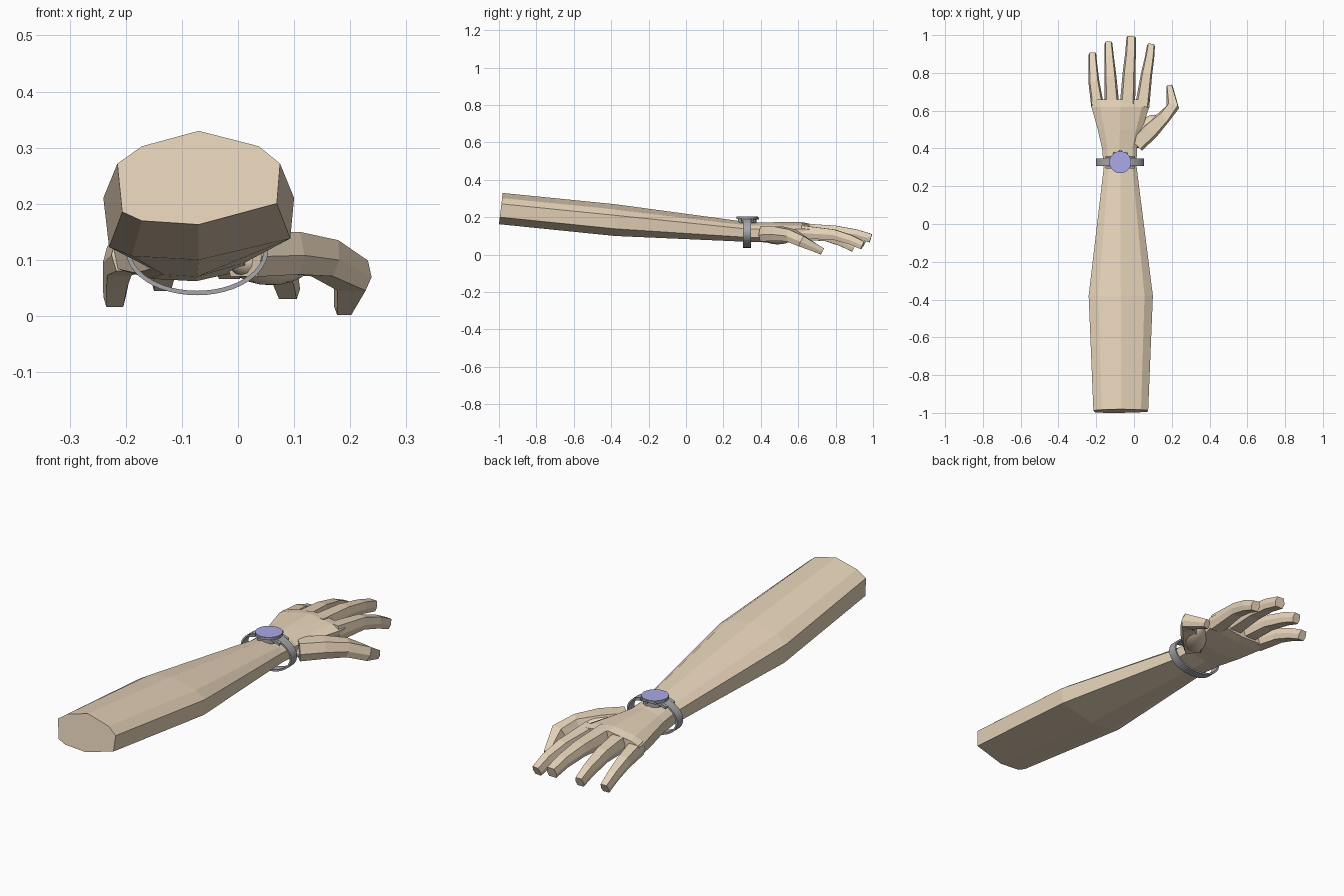
import bpy, bmesh, math
from mathutils import Vector, Matrix

if "Cube" in bpy.data.objects:
    bpy.data.objects.remove(bpy.data.objects["Cube"])


def material(name, rgb):
    m = bpy.data.materials.new(name)
    m.diffuse_color = (*rgb, 1)
    m.use_nodes = True
    m.node_tree.nodes["Principled BSDF"].inputs["Base Color"].default_value = m.diffuse_color
    return m


SKIN = material("skin", (0.80, 0.66, 0.49))
BLUE = material("dial_blue", (0.40, 0.40, 0.80))
DARK = material("dark_grey", (0.38, 0.38, 0.40))


def finish(name, bm, mat):
    bmesh.ops.recalc_face_normals(bm, faces=bm.faces[:])
    me = bpy.data.meshes.new(name)
    bm.to_mesh(me)
    bm.free()
    me.materials.append(mat)
    ob = bpy.data.objects.new(name, me)
    bpy.context.collection.objects.link(ob)
    return ob


def loft(name, rings, mat, closed=False):
    """Skin a list of equal-length point rings; cap the ends unless closed."""
    bm = bmesh.new()
    vs = [[bm.verts.new(p) for p in r] for r in rings]
    n = len(vs[0])
    pairs = list(zip(vs, vs[1:])) + ([(vs[-1], vs[0])] if closed else [])
    for a, b in pairs:
        for i in range(n):
            j = (i + 1) % n
            bm.faces.new((a[i], a[j], b[j], b[i]))
    if not closed:
        bm.faces.new(vs[0])
        bm.faces.new(vs[-1])
    return finish(name, bm, mat)


def limb(name, path):
    """Faceted finger along (x, y, z, half width, half height) stations."""
    section = [(1, -0.1), (0.72, 1), (-0.72, 1), (-1, -0.1), (-0.75, -1), (0.75, -1)]
    pts = [Vector(p[:3]) for p in path]
    rings = []
    for i, (p, c) in enumerate(zip(path, pts)):
        t = (pts[min(i + 1, len(pts) - 1)] - pts[max(i - 1, 0)]).normalized()
        side = t.cross(Vector((0, 0, 1))).normalized()
        up = side.cross(t)
        rings.append([c + side * u * p[3] + up * v * p[4] for u, v in section])
    return loft(name, rings, SKIN)


def cylinder(name, loc, r, depth, mat, segs=20, rot=Matrix()):
    bm = bmesh.new()
    bmesh.ops.create_cone(bm, cap_ends=True, segments=segs, radius1=r, radius2=r,
                          depth=depth, matrix=Matrix.Translation(loc) @ rot)
    return finish(name, bm, mat)


# Forearm, wrist and palm: one nine-sided loft
outline = [(0, 1), (0.74, 0.67), (1, 0.3), (0.96, -0.55), (0, -1),
           (-0.7, -0.92), (-0.94, -0.73), (-1, 0.3), (-0.7, 0.67)]
stations = [  # y, centre x, half width, bottom z, top z
    (-0.99, -0.07, 0.145, 0.163, 0.33),
    (-0.38, -0.07, 0.170, 0.100, 0.27),
    (0.30, -0.073, 0.087, 0.070, 0.178),
    (0.40, -0.077, 0.092, 0.067, 0.172),
    (0.50, -0.075, 0.117, 0.062, 0.174),
    (0.62, -0.072, 0.153, 0.070, 0.174),
    (0.66, -0.073, 0.154, 0.078, 0.166),
]
rings = []
for k, (y, cx, hw, zb, zt) in enumerate(stations):
    tilt = 0.01 if k == 0 else 0
    rings.append([(cx + u * hw, y + v * tilt, (zb + zt) / 2 + v * (zt - zb) / 2)
                  for u, v in outline])
loft("forearm_and_palm", rings, SKIN)

# Fingers
limb("index_finger", [(0.043, 0.62, 0.120, 0.038, 0.036), (0.066, 0.79, 0.108, 0.030, 0.027),
                      (0.082, 0.88, 0.080, 0.025, 0.025), (0.090, 0.945, 0.050, 0.021, 0.022)])
limb("middle_finger", [(-0.035, 0.62, 0.130, 0.041, 0.037), (-0.026, 0.80, 0.127, 0.034, 0.028),
                       (-0.018, 0.91, 0.110, 0.028, 0.025), (-0.015, 0.988, 0.088, 0.025, 0.023)])
limb("ring_finger", [(-0.116, 0.62, 0.125, 0.039, 0.036), (-0.125, 0.78, 0.117, 0.032, 0.028),
                     (-0.132, 0.89, 0.092, 0.025, 0.025), (-0.135, 0.958, 0.065, 0.020, 0.022)])
limb("little_finger", [(-0.192, 0.62, 0.112, 0.034, 0.032), (-0.212, 0.75, 0.098, 0.029, 0.026),
                       (-0.217, 0.83, 0.070, 0.024, 0.024), (-0.220, 0.898, 0.036, 0.020, 0.022)])

# Thumb with its rounded base muscle
limb("thumb", [(0.010, 0.42, 0.110, 0.045, 0.040), (0.085, 0.495, 0.112, 0.048, 0.038),
               (0.155, 0.562, 0.103, 0.036, 0.033), (0.205, 0.620, 0.072, 0.034, 0.030),
               (0.188, 0.728, 0.018, 0.017, 0.018)])
bm = bmesh.new()
bmesh.ops.create_uvsphere(bm, u_segments=20, v_segments=12, radius=1,
                          matrix=Matrix.Translation((0.058, 0.49, 0.100))
                          @ Matrix.Rotation(math.radians(-38), 4, 'Z')
                          @ Matrix.Diagonal((0.052, 0.105, 0.045, 1)))
base = finish("thumb_base", bm, SKIN)
for p in base.data.polygons:
    p.use_smooth = True

# Watch strap: flat elliptical hoop
WX, WY = -0.073, 0.327
rings = []
for i in range(48):
    a = i * math.tau / 48
    rings.append([(WX + (0.127 - d) * math.cos(a), WY + s, 0.118 + (0.081 - d) * math.sin(a))
                  for d, s in ((0, -0.021), (0, 0.021), (0.008, 0.021), (0.008, -0.021))])
loft("watch_strap", rings, DARK, closed=True)

# Watch case, bezel and coloured dial
cylinder("watch_case", (WX, WY, 0.182), 0.050, 0.024, DARK)
cylinder("watch_bezel", (WX, WY, 0.196), 0.058, 0.010, DARK)
cylinder("watch_dial", (WX, WY, 0.202), 0.057, 0.003, BLUE)

# Strap lugs at the case corners
for i, sx in enumerate((-1, 1)):
    for j, sy in enumerate((-1, 1)):
        bm = bmesh.new()
        bmesh.ops.create_cube(bm, size=1, matrix=Matrix.Translation((WX + sx * 0.055, WY + sy * 0.028, 0.184))
                              @ Matrix.Rotation(sx * math.radians(18), 4, 'Y')
                              @ Matrix.Diagonal((0.045, 0.012, 0.012, 1)))
        finish(f"lug_{i}{j}", bm, DARK)

# Three side buttons
for k, deg in enumerate((55, 90, 125)):
    a = math.radians(deg)
    rot = Matrix.Rotation(a, 4, 'Z') @ Matrix.Rotation(math.pi / 2, 4, 'Y')
    cylinder(f"button_{k}", (WX + 0.056 * math.cos(a), WY + 0.056 * math.sin(a), 0.193),
             0.006, 0.014, DARK, 8, rot)
